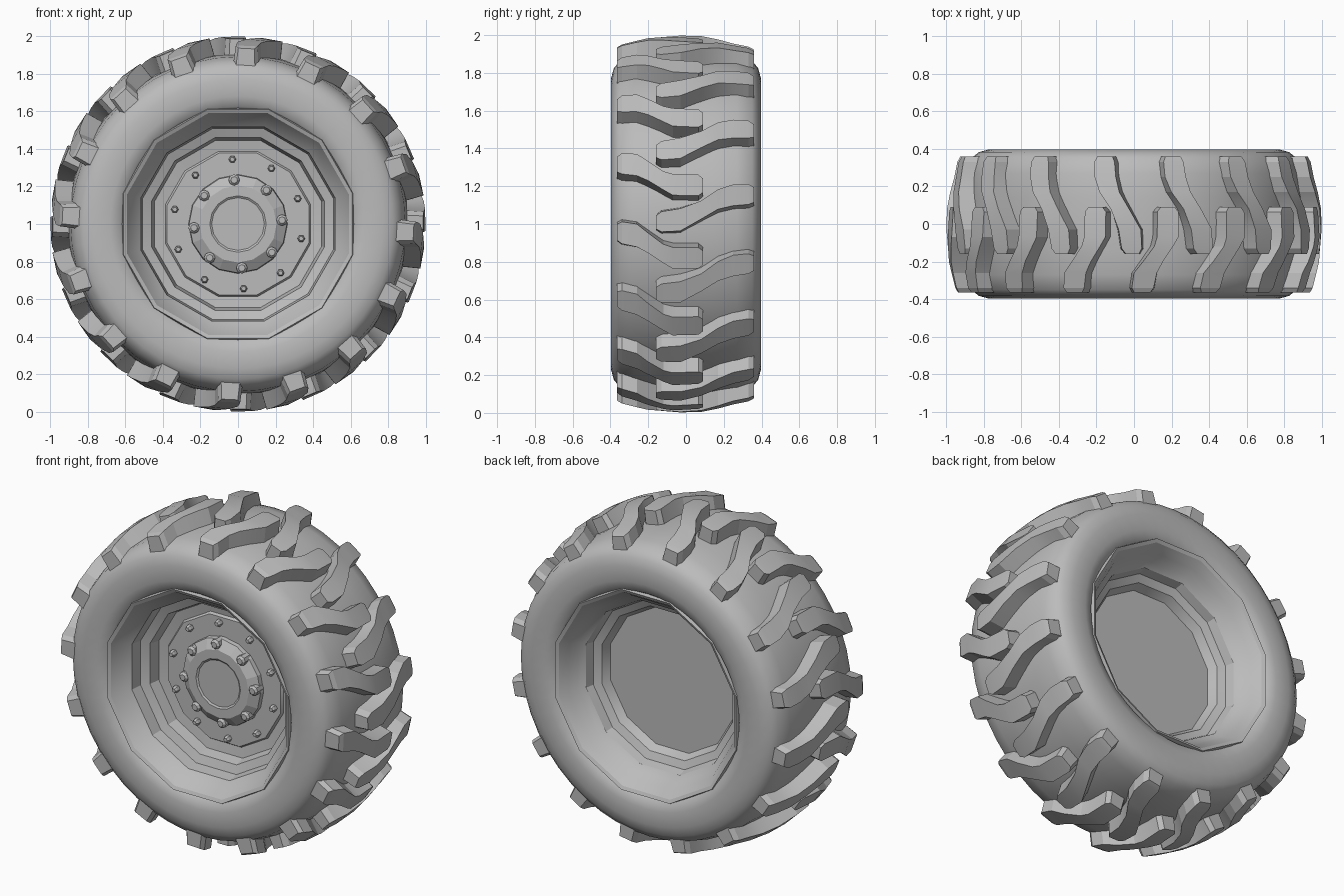
import bpy, bmesh, math
from mathutils import Vector

if "Cube" in bpy.data.objects:
    bpy.data.objects.remove(bpy.data.objects["Cube"])

CENTRE_Z = 1.0
grey = bpy.data.materials.new("mid_grey")
grey.diffuse_color = (0.5, 0.5, 0.5, 1)
grey.use_nodes = True
grey.node_tree.nodes["Principled BSDF"].inputs["Base Color"].default_value = grey.diffuse_color


def polar(r, deg, y):
    """Point at radius r and angle deg around the axle, at depth y."""
    a = math.radians(deg)
    return Vector((r * math.cos(a), y, CENTRE_Z + r * math.sin(a)))


def finish(bm, name, angle=None):
    bmesh.ops.remove_doubles(bm, verts=bm.verts, dist=1e-5)
    bmesh.ops.recalc_face_normals(bm, faces=bm.faces)
    mesh = bpy.data.meshes.new(name)
    bm.to_mesh(mesh)
    bm.free()
    mesh.materials.append(grey)
    obj = bpy.data.objects.new(name, mesh)
    bpy.context.collection.objects.link(obj)
    if angle:
        bpy.ops.object.select_all(action='DESELECT')
        obj.select_set(True)
        bpy.context.view_layer.objects.active = obj
        bpy.ops.object.shade_smooth_by_angle(angle=math.radians(angle))
    return obj


def skin(bm, rings, closed=False):
    """Bridge equal rings of points with quads."""
    vs = [[bm.verts.new(p) for p in ring] for ring in rings]
    n = len(vs[0])
    for i in range(len(vs) if closed else len(vs) - 1):
        a, b = vs[i], vs[(i + 1) % len(vs)]
        for k in range(n):
            m = (k + 1) % n
            bm.faces.new((a[k], a[m], b[m], b[k]))
    return vs


def lathe(name, profile, sides, closed=False, angle=None, start=0):
    """Turn a (radius, depth) profile around the axle."""
    bm = bmesh.new()
    rings = [[polar(r, start + 360 * k / sides, y) for k in range(sides)]
             for r, y in profile]
    vs = skin(bm, rings, closed)
    if not closed:
        bm.faces.new(vs[0])
        bm.faces.new(vs[-1])
    return finish(bm, name, angle)


# Tyre carcass: half profile mirrored front to back
half = [(0.605, 0.355), (0.625, 0.38), (0.68, 0.397), (0.77, 0.397),
        (0.825, 0.382), (0.865, 0.35), (0.89, 0.27), (0.902, 0.14)]
tyre = [(r, -y) for r, y in half] + [(0.906, 0)] + half[::-1]
lathe("tyre", tyre, 48, closed=True, angle=50)

# Stepped rim, with the hub plate in front and a plain plate behind
rim = [(0.39, -0.13), (0.40, -0.115), (0.46, -0.125), (0.475, -0.19),
       (0.525, -0.21), (0.535, -0.28), (0.575, -0.32), (0.61, -0.38),
       (0.63, -0.39), (0.64, -0.36), (0.64, 0.36), (0.63, 0.39),
       (0.61, 0.38), (0.575, 0.33), (0.55, 0.28), (0.515, 0.25),
       (0.50, 0.20), (0.455, 0.18), (0.43, 0.13)]
lathe("rim", rim, 12, angle=28, start=15)

# Hub cap with a shallow centre recess
lathe("hub_cap", [(0.265, -0.12), (0.26, -0.155), (0.205, -0.19),
                  (0.15, -0.19), (0.14, -0.183)], 16)


def bolts(name, count, ring_r, size, y_back, y_front, sides, start):
    """Ring of small tapered bolts facing the front."""
    bm = bmesh.new()
    for i in range(count):
        c = polar(ring_r, start + 360 * i / count, 0)
        rings = []
        for s, y in ((size, y_back), (size, y_front + 0.012), (size * 0.6, y_front)):
            rings.append([Vector((c.x + s * math.cos(math.tau * k / sides), y,
                                  c.z + s * math.sin(math.tau * k / sides)))
                          for k in range(sides)])
        vs = skin(bm, rings)
        bm.faces.new(vs[0])
        bm.faces.new(vs[-1])
    finish(bm, name)


bolts("wheel_nuts", 8, 0.235, 0.03, -0.12, -0.20, 8, 95)
bolts("plate_bolts", 10, 0.345, 0.02, -0.12, -0.165, 6, 95)

# Tread lugs: stations of (depth, angle shift, half width, top radius, base radius)
LUGS = 16
front_lug = [(0.09, 0.0, 2.2, 0.985, 0.88), (0.065, 0.0, 3.3, 0.99, 0.88),
             (-0.07, 0.1, 3.3, 0.998, 0.88), (-0.12, 1.4, 2.9, 0.995, 0.88),
             (-0.20, 4.6, 3.1, 0.985, 0.88), (-0.26, 6.9, 3.6, 0.97, 0.86),
             (-0.34, 7.7, 3.5, 0.95, 0.85), (-0.365, 7.8, 2.6, 0.935, 0.845)]
back_lug = [(-0.16, 0.0, 2.0, 0.985, 0.88), (-0.13, 0.2, 3.1, 0.99, 0.88),
            (-0.03, 0.8, 3.4, 0.998, 0.88), (0.08, 3.8, 2.8, 0.995, 0.88),
            (0.17, 7.2, 3.1, 0.98, 0.88), (0.25, 8.7, 3.4, 0.96, 0.86),
            (0.33, 9.1, 3.3, 0.945, 0.85), (0.36, 9.1, 2.5, 0.93, 0.845)]


def tread(name, stations, start):
    bm = bmesh.new()
    for i in range(LUGS):
        base = start + 360 * i / LUGS
        rings = []
        for y, shift, w, top, low in stations:
            a = base + shift
            rings.append([polar(low, a - w * 1.3, y), polar(top, a - w, y),
                          polar(top, a + w, y), polar(low, a + w * 1.3, y)])
        vs = skin(bm, rings)
        bm.faces.new(vs[0])
        bm.faces.new(vs[-1])
    finish(bm, name, 15)


tread("front_tread_lugs", front_lug, 79.5)
tread("back_tread_lugs", back_lug, 90.5)
